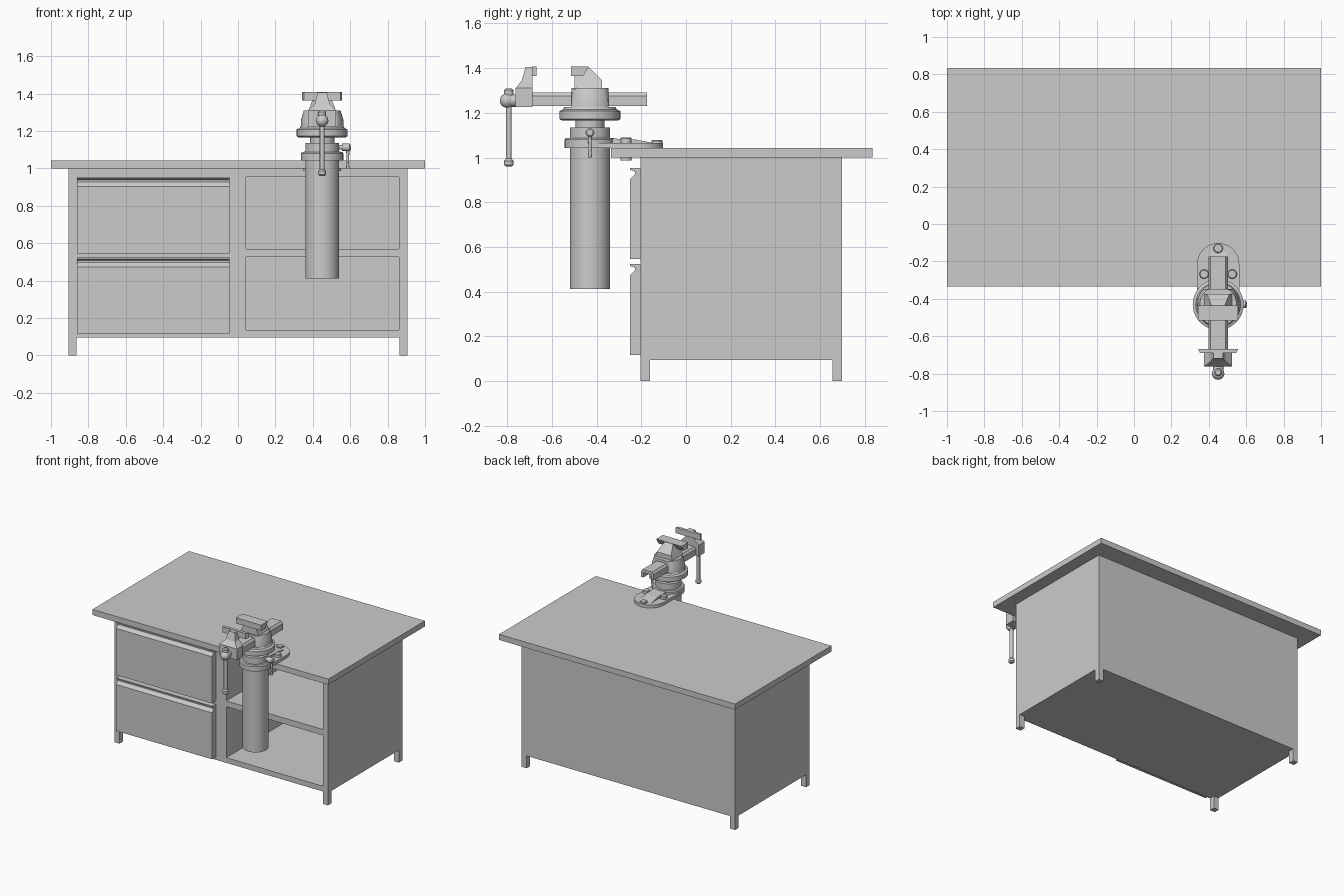
import bpy, bmesh, math
from mathutils import Matrix, Vector

if "Cube" in bpy.data.objects:
    bpy.data.objects.remove(bpy.data.objects["Cube"])

grey = bpy.data.materials.new("workshop_grey")
grey.diffuse_color = (0.6, 0.6, 0.6, 1)
grey.use_nodes = True
grey.node_tree.nodes["Principled BSDF"].inputs["Base Color"].default_value = grey.diffuse_color
VX, VY = 0.45, -0.43          # vertical axis of the vise


def finish(name, bm, smooth=False):
    bmesh.ops.recalc_face_normals(bm, faces=bm.faces)
    me = bpy.data.meshes.new(name)
    bm.to_mesh(me)
    bm.free()
    me.materials.append(grey)
    ob = bpy.data.objects.new(name, me)
    bpy.context.collection.objects.link(ob)
    if smooth:
        bpy.ops.object.select_all(action='DESELECT')
        ob.select_set(True)
        bpy.context.view_layer.objects.active = ob
        bpy.ops.object.shade_smooth_by_angle(angle=math.radians(35))
    return ob


def box(name, x0, x1, y0, y1, z0, z1):
    bm = bmesh.new()
    bmesh.ops.create_cube(bm, size=1)
    for v in bm.verts:
        v.co = Vector(((x0 + x1) / 2 + v.co.x * (x1 - x0),
                       (y0 + y1) / 2 + v.co.y * (y1 - y0),
                       (z0 + z1) / 2 + v.co.z * (z1 - z0)))
    return finish(name, bm)


def prism(name, pts, axis, a, b, smooth=False):
    """Extrude a 2D outline along an axis: x takes (y,z), y takes (x,z), z takes (x,y)."""
    place = {'x': lambda p, t: (t, p[0], p[1]),
             'y': lambda p, t: (p[0], t, p[1]),
             'z': lambda p, t: (p[0], p[1], t)}[axis]
    bm = bmesh.new()
    f = bm.faces.new([bm.verts.new(place(p, a)) for p in pts])
    ext = bmesh.ops.extrude_face_region(bm, geom=[f])
    move = Vector(place((0, 0), b - a))
    bmesh.ops.translate(bm, vec=move,
                        verts=[g for g in ext['geom'] if isinstance(g, bmesh.types.BMVert)])
    return finish(name, bm, smooth)


def lathe(name, profile, loc, axis='z', seg=32):
    """Turn (radius, height) points round an axis through loc, capping both ends."""
    rot = {'z': Matrix(), 'x': Matrix.Rotation(math.pi / 2, 4, 'Y'),
           'y': Matrix.Rotation(-math.pi / 2, 4, 'X')}[axis]
    bm = bmesh.new()
    rings = [[bm.verts.new((r * math.cos(2 * math.pi * i / seg),
                            r * math.sin(2 * math.pi * i / seg), h))
              for i in range(seg)] for r, h in profile]
    for lo, hi in zip(rings, rings[1:]):
        for i in range(seg):
            j = (i + 1) % seg
            bm.faces.new((lo[i], lo[j], hi[j], hi[i]))
    bm.faces.new(rings[0])
    bm.faces.new(rings[-1])
    bm.transform(Matrix.Translation(loc) @ rot)
    return finish(name, bm, True)


# Bench: top, hollowed cabinet, legs
box("bench_top", -1, 1, -0.335, 0.835, 1.0, 1.043)
cabinet = box("cabinet", -0.905, 0.905, -0.203, 0.697, 0.095, 1.0)
for z0, z1 in ((0.135, 0.525), (0.57, 0.955)):
    cutter = box("shelf_cutter", 0.043, 0.862, -0.3, 0.655, z0, z1)
    mod = cabinet.modifiers.new("shelf_opening", 'BOOLEAN')
    mod.operation, mod.solver, mod.object = 'DIFFERENCE', 'EXACT', cutter
    bpy.context.view_layer.objects.active = cabinet
    bpy.ops.object.modifier_apply(modifier=mod.name)
    bpy.data.objects.remove(cutter)
for x in (-0.905, 0.863):
    for y in (-0.203, 0.655):
        box("leg", x, x + 0.042, y, y + 0.042, 0, 0.095)

# Drawer fronts with a finger groove below the top lip
for z0, z1 in ((0.117, 0.523), (0.545, 0.953)):
    prism("drawer_front",
          [(-0.203, z0), (-0.25, z0), (-0.25, z1 - 0.05), (-0.228, z1 - 0.027),
           (-0.228, z1 - 0.016), (-0.25, z1 - 0.008), (-0.25, z1), (-0.203, z1)],
          'x', -0.86, -0.045)

# Vise post, collars and swivel base
lathe("post", [(0.09, 0.412), (0.09, 1.045)], (VX, VY, 0))
lathe("swivel_base",
      [(0.113, 1.043), (0.113, 1.08), (0.107, 1.088), (0.09, 1.088), (0.09, 1.135),
       (0.065, 1.135), (0.065, 1.165), (0.125, 1.165), (0.136, 1.172), (0.136, 1.208),
       (0.12, 1.215), (0.115, 1.225)], (VX, VY, 0), seg=40)

# Mounting plate with round end, rib, bolts and nuts
plate = [(VX + 0.113, VY), *[(VX + 0.113 * math.cos(math.pi * i / 20),
                              -0.215 + 0.113 * math.sin(math.pi * i / 20)) for i in range(21)],
         (VX - 0.113, VY)]
prism("mounting_plate", plate, 'z', 1.043, 1.066, True)
prism("plate_rib", [(-0.36, 1.05), (-0.36, 1.086), (-0.23, 1.081), (-0.15, 1.066), (-0.15, 1.05)],
      'x', VX - 0.05, VX + 0.05)
for x, y, top in ((VX, -0.13, 1.078), (VX - 0.075, -0.268, 1.09), (VX + 0.075, -0.268, 1.09)):
    lathe("bolt_head", [(0.025, 1.06), (0.025, top - 0.004), (0.021, top)], (x, y, 0), seg=20)
    if y < -0.2:
        lathe("bolt_nut", [(0.025, 0.986), (0.025, 1.0)], (x, y, 0), seg=20)

# Vise body: round block with flat front and back
bm = bmesh.new()
rings = []
for r, z in ((0.115, 1.215), (0.113, 1.26), (0.098, 1.31)):
    ring = []
    for i in range(40):
        a = 2 * math.pi * i / 40
        y = max(-0.083, min(0.083, r * math.sin(a)))
        ring.append(bm.verts.new((VX + r * math.cos(a), VY + y, z)))
    rings.append(ring)
for lo, hi in zip(rings, rings[1:]):
    for i in range(40):
        j = (i + 1) % 40
        bm.faces.new((lo[i], lo[j], hi[j], hi[i]))
bm.faces.new(rings[0])
bm.faces.new(rings[-1])
finish("vise_body", bm, True)

# Slide bar: inverted channel with bevelled top edges
half = [(0.053, 1.23), (0.053, 1.275), (0.04, 1.292)]
inner = [(0.035, 1.23), (0.035, 1.268)]
bar = ([(VX + x, z) for x, z in half] + [(VX - x, z) for x, z in reversed(half)]
       + [(VX - x, z) for x, z in inner] + [(VX + x, z) for x, z in reversed(inner)])
prism("slide_bar", bar, 'y', -0.70, -0.175)
lathe("screw", [(0.02, -0.80), (0.02, -0.45)], (VX, 0, 1.25), 'y', 20)


def jaw_neck(name, rings):
    """Loft rectangles (half width, y0, y1, z) upward."""
    bm = bmesh.new()
    loops = [[bm.verts.new(c) for c in ((VX - w, y0, z), (VX + w, y0, z),
                                       (VX + w, y1, z), (VX - w, y1, z))]
             for w, y0, y1, z in rings]
    for lo, hi in zip(loops, loops[1:]):
        for i in range(4):
            j = (i + 1) % 4
            bm.faces.new((lo[i], lo[j], hi[j], hi[i]))
    bm.faces.new(loops[0])
    bm.faces.new(loops[-1])
    finish(name, bm)


# Fixed and moving jaws with their gripping plates
jaw_neck("fixed_jaw", [(0.075, -0.50, -0.375, 1.305), (0.06, -0.50, -0.375, 1.345),
                       (0.035, -0.50, -0.435, 1.405)])
prism("fixed_jaw_plate", [(-0.515, 1.364), (-0.515, 1.407), (-0.435, 1.407), (-0.46, 1.364)],
      'x', VX - 0.107, VX + 0.107)
box("moving_jaw_block", VX - 0.075, VX + 0.075, -0.762, -0.687, 1.225, 1.31)
jaw_neck("moving_jaw", [(0.075, -0.762, -0.687, 1.31), (0.04, -0.735, -0.687, 1.345),
                        (0.025, -0.718, -0.687, 1.405)])
prism("moving_jaw_plate", [(VX - 0.107, -0.668), (VX + 0.107, -0.668),
                           (VX + 0.097, -0.69), (VX - 0.097, -0.69)], 'z', 1.364, 1.407)

# Screw head and turning handle
bm = bmesh.new()
bmesh.ops.create_uvsphere(bm, u_segments=24, v_segments=12, radius=0.033,
                          matrix=Matrix.Translation((VX, -0.8, 1.255)))
finish("screw_head", bm, True)
lathe("screw_collar", [(0.028, -0.80), (0.028, -0.755)], (VX, 0, 1.255), 'y', 24)
lathe("turning_handle",
      [(0.014, 0.96), (0.021, 0.967), (0.021, 0.985), (0.013, 0.995), (0.013, 1.275),
       (0.021, 1.28), (0.021, 1.302), (0.014, 1.309)], (VX, -0.793, 0), seg=20)

# Swivel lock: shaft, hub and hanging lever
lathe("lock_shaft", [(0.012, 0.52), (0.012, 0.555), (0.02, 0.555), (0.02, 0.597), (0.014, 0.603)],
      (0, VY, 1.112), 'x', 20)
lathe("lock_lever", [(0.007, 1.0), (0.009, 1.005), (0.006, 1.03), (0.009, 1.1)],
      (0.587, VY, 0), seg=16)
